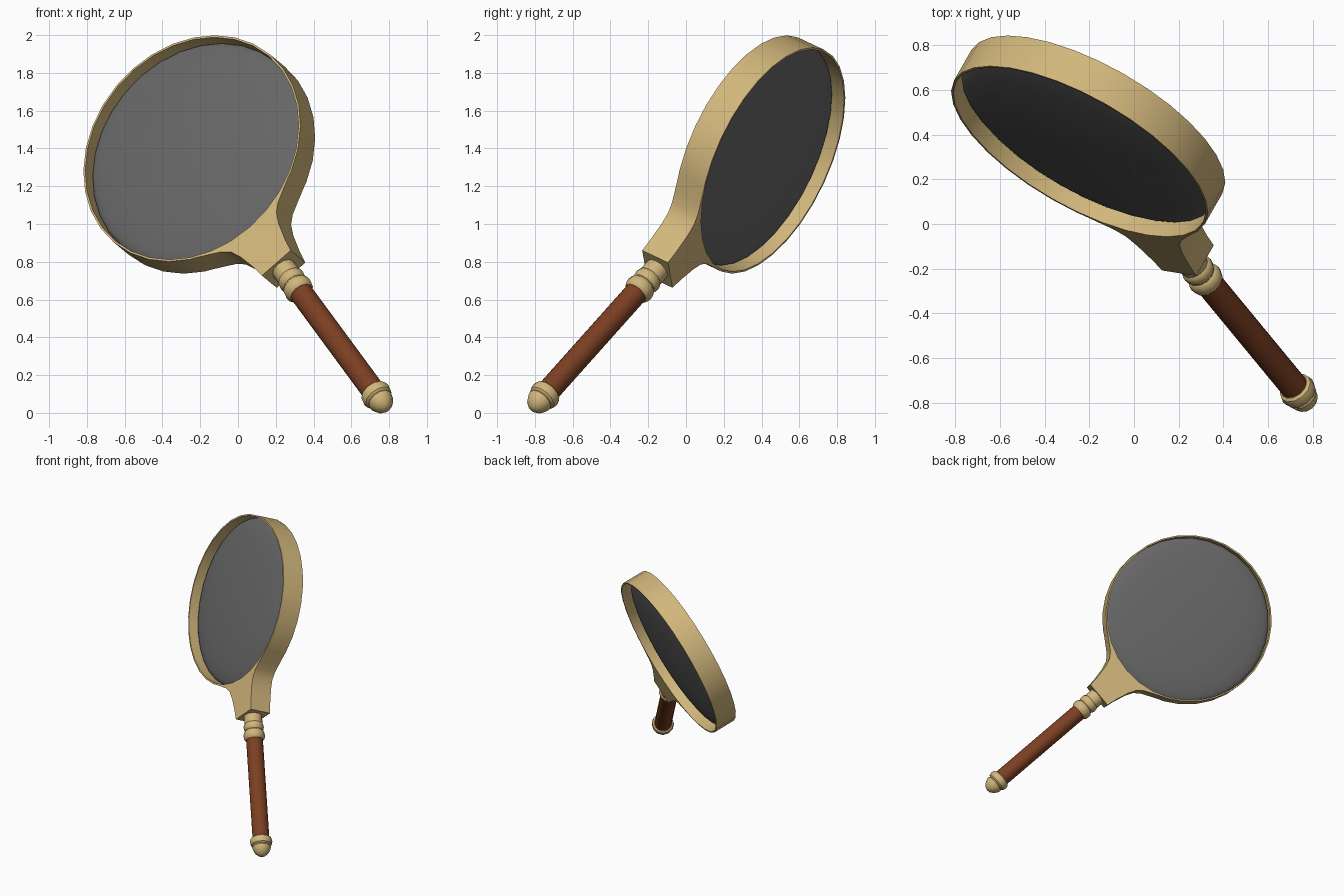
import bpy, bmesh
from math import sin, cos, asin, pi, radians
from mathutils import Matrix, Vector

cube = bpy.data.objects.get("Cube")
if cube:
    bpy.data.objects.remove(cube, do_unlink=True)


def material(name, rgb):
    m = bpy.data.materials.new(name)
    m.use_nodes = True
    m.diffuse_color = (*rgb, 1)
    m.node_tree.nodes["Principled BSDF"].inputs["Base Color"].default_value = (*rgb, 1)
    return m


BRASS = material("pale brass", (0.64, 0.47, 0.20))
WOOD = material("red brown wood", (0.20, 0.05, 0.016))
GLASS = material("grey glass", (0.133, 0.133, 0.133))

# Tilted frame: origin at lens centre, -Y out of the front, -Z down the handle
up = Vector((-0.4815, 0.584, 0.654)).normalized()
back = Vector((0.459, 0.804, -0.379))
back = (back - up * back.dot(up)).normalized()
side = back.cross(up)
POSE = Matrix.Translation((-0.205, 0.39, 1.368)) @ Matrix((side, back, up)).transposed().to_4x4()


def finish(name, bm, mat, angle=35):
    bmesh.ops.remove_doubles(bm, verts=bm.verts, dist=1e-5)
    bmesh.ops.recalc_face_normals(bm, faces=bm.faces)
    mesh = bpy.data.meshes.new(name)
    bm.to_mesh(mesh)
    bm.free()
    mesh.materials.append(mat)
    ob = bpy.data.objects.new(name, mesh)
    bpy.context.collection.objects.link(ob)
    ob.matrix_world = POSE
    bpy.ops.object.select_all(action="DESELECT")
    ob.select_set(True)
    bpy.context.view_layer.objects.active = ob
    bpy.ops.object.shade_smooth_by_angle(angle=radians(angle))
    return ob


def lathe(name, profile, axis, mat, steps, closed=False, angle=35):
    """Spin (radius, distance along axis) points around an axis."""
    bm = bmesh.new()
    verts = [bm.verts.new(Vector((r, 0, 0)) + axis * d) for r, d in profile]
    pairs = list(zip(verts, verts[1:]))
    if closed:
        pairs.append((verts[-1], verts[0]))
    edges = [bm.edges.new(p) for p in pairs]
    bmesh.ops.spin(bm, geom=verts + edges, cent=(0, 0, 0), axis=axis,
                   angle=2 * pi, steps=steps, use_merge=True)
    return finish(name, bm, mat, angle)


def bead(centre, half, radius, base):
    """Rounded bulge for a turned profile."""
    return [(base + (radius - base) * sin(pi * i / 4), centre - half * cos(pi * i / 4))
            for i in range(5)]


FRONT = Vector((0, -1, 0))
DOWN = Vector((0, 0, -1))
DEPTH = 0.085
OUTER, INNER = 0.647, 0.636

# Lens hoop
lathe("lens_frame", [(INNER, -DEPTH), (OUTER, -DEPTH), (OUTER, DEPTH), (INNER, DEPTH)],
      FRONT, BRASS, 32, closed=True)

# Lens, a flattened ball
BULGE = 0.068
lens = [(INNER * sin(pi * i / 24), BULGE * cos(pi * i / 24)) for i in range(25)]
lathe("lens", lens, FRONT, GLASS, 32, angle=80)

# Flared neck joining the hoop to the handle
flare = [(0.34, -0.548), (0.26, -0.598), (0.2, -0.637), (0.16, -0.68),
         (0.135, -0.745), (0.112, -0.85), (0.102, -0.928)]
seat_radius = 0.641
half_angle = asin(flare[0][0] / seat_radius)
arc = [(seat_radius * sin(a), -seat_radius * cos(a))
       for a in (half_angle * (i / 4 - 1) for i in range(1, 8))]
outline = flare + [(-x, z) for x, z in reversed(flare)] + arc
bm = bmesh.new()
face = bm.faces.new([bm.verts.new((x, -DEPTH, z)) for x, z in outline])
moved = bmesh.ops.extrude_face_region(bm, geom=[face], use_keep_orig=True)["geom"]
bmesh.ops.translate(bm, vec=(0, 2 * DEPTH, 0),
                    verts=[g for g in moved if isinstance(g, bmesh.types.BMVert)])
finish("neck", bm, BRASS)

# Turned collar between neck and handle
collar = [(0, 0.91), (0.067, 0.91), (0.067, 0.98)]
collar += bead(1.02, 0.028, 0.075, 0.065)
collar += bead(1.088, 0.036, 0.08, 0.065) + [(0, 1.126)]
lathe("collar", collar, DOWN, BRASS, 12)

# Handle
lathe("handle", [(0, 1.1), (0.063, 1.1), (0.063, 1.94), (0, 1.94)], DOWN, WOOD, 16)

# End cap with a ring and a blunt tip
cap = [(0, 1.914)] + bead(1.948, 0.034, 0.083, 0.066)
cap += [(0.07, 1.99), (0.066, 2.01), (0.052, 2.037), (0.028, 2.058), (0, 2.067)]
lathe("end_cap", cap, DOWN, BRASS, 12)
